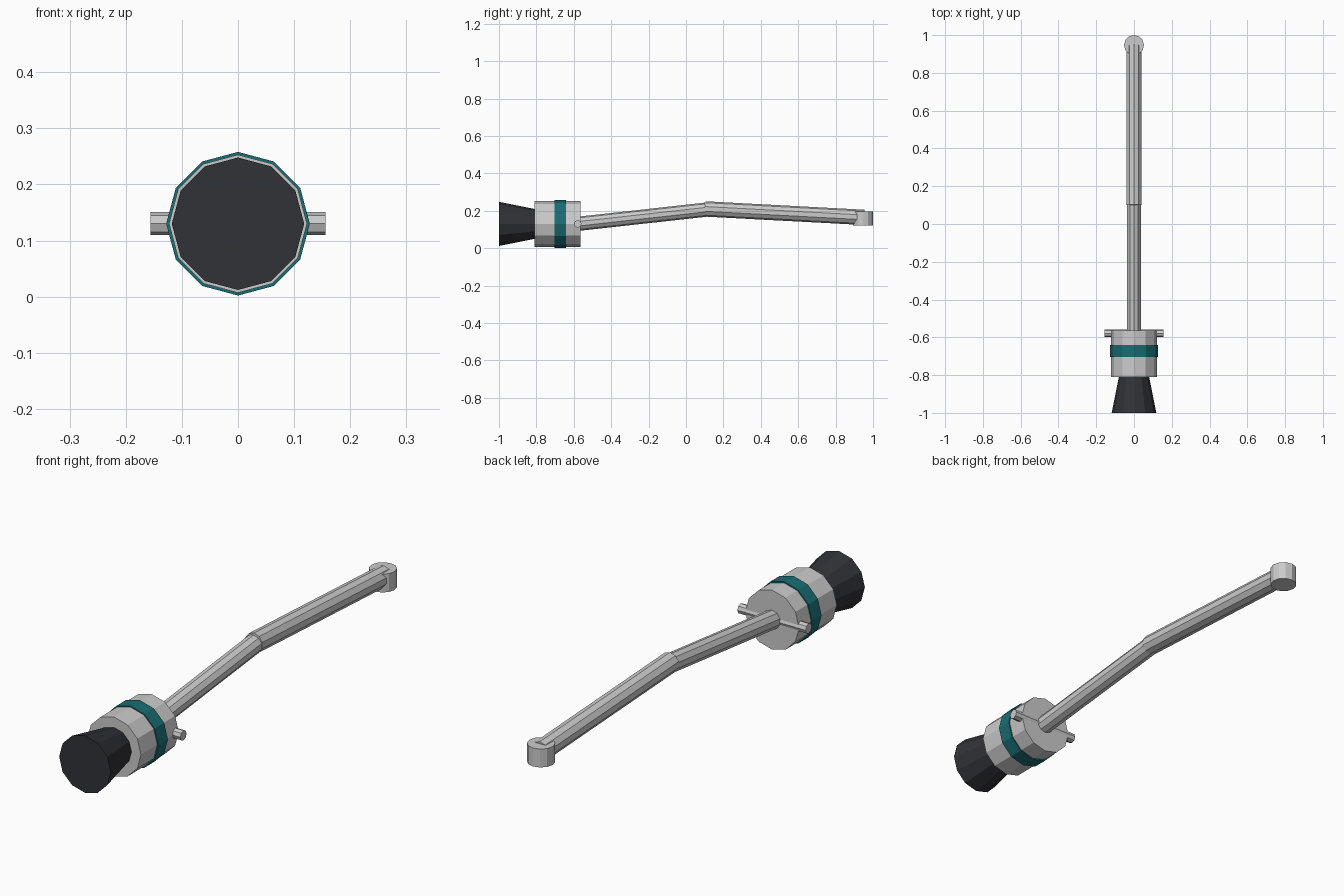
import bpy
from mathutils import Vector

if "Cube" in bpy.data.objects:
    bpy.data.objects.remove(bpy.data.objects["Cube"])

AXIS_Z = 0.13


def material(name, rgb):
    m = bpy.data.materials.new(name)
    m.diffuse_color = (*rgb, 1)
    m.use_nodes = True
    m.node_tree.nodes["Principled BSDF"].inputs["Base Color"].default_value = m.diffuse_color
    return m


def rod(name, start, end, r1, r2=None, sides=12, mat=None):
    """Flat-shaded tapered cylinder between two points."""
    a, b = Vector(start), Vector(end)
    d = b - a
    bpy.ops.mesh.primitive_cone_add(
        vertices=sides, radius1=r1, radius2=r1 if r2 is None else r2,
        depth=d.length, location=(a + b) / 2,
        rotation=d.to_track_quat('Z', 'Y').to_euler())
    ob = bpy.context.object
    ob.name = name
    if mat:
        ob.data.materials.append(mat)
    return ob


dark = material("dark_rubber", (0.03, 0.032, 0.038))
teal = material("teal_band", (0.01, 0.15, 0.17))


def on_axis(y):
    return (0, y, AXIS_Z)


# Head: flared dark grip, drum body and coloured band
rod("flared_grip", on_axis(-1.0), on_axis(-0.80), 0.118, 0.078, mat=dark)
rod("drum_body", on_axis(-0.81), on_axis(-0.563), 0.123)
rod("drum_band", on_axis(-0.703), on_axis(-0.641), 0.128, mat=teal)

# Cross pin through the drum
rod("cross_pin", (-0.156, -0.579, AXIS_Z), (0.156, -0.579, AXIS_Z), 0.0205, sides=8)

# Two-part bent arm
rod("lower_arm", (0, -0.60, 0.128), (0, 0.105, 0.206), 0.038, sides=10)
rod("upper_arm", (0, 0.102, 0.21), (0, 0.952, 0.165), 0.041, sides=10)

# Upright end pivot
rod("end_pivot", (0, 0.947, 0.121), (0, 0.947, 0.197), 0.053)
